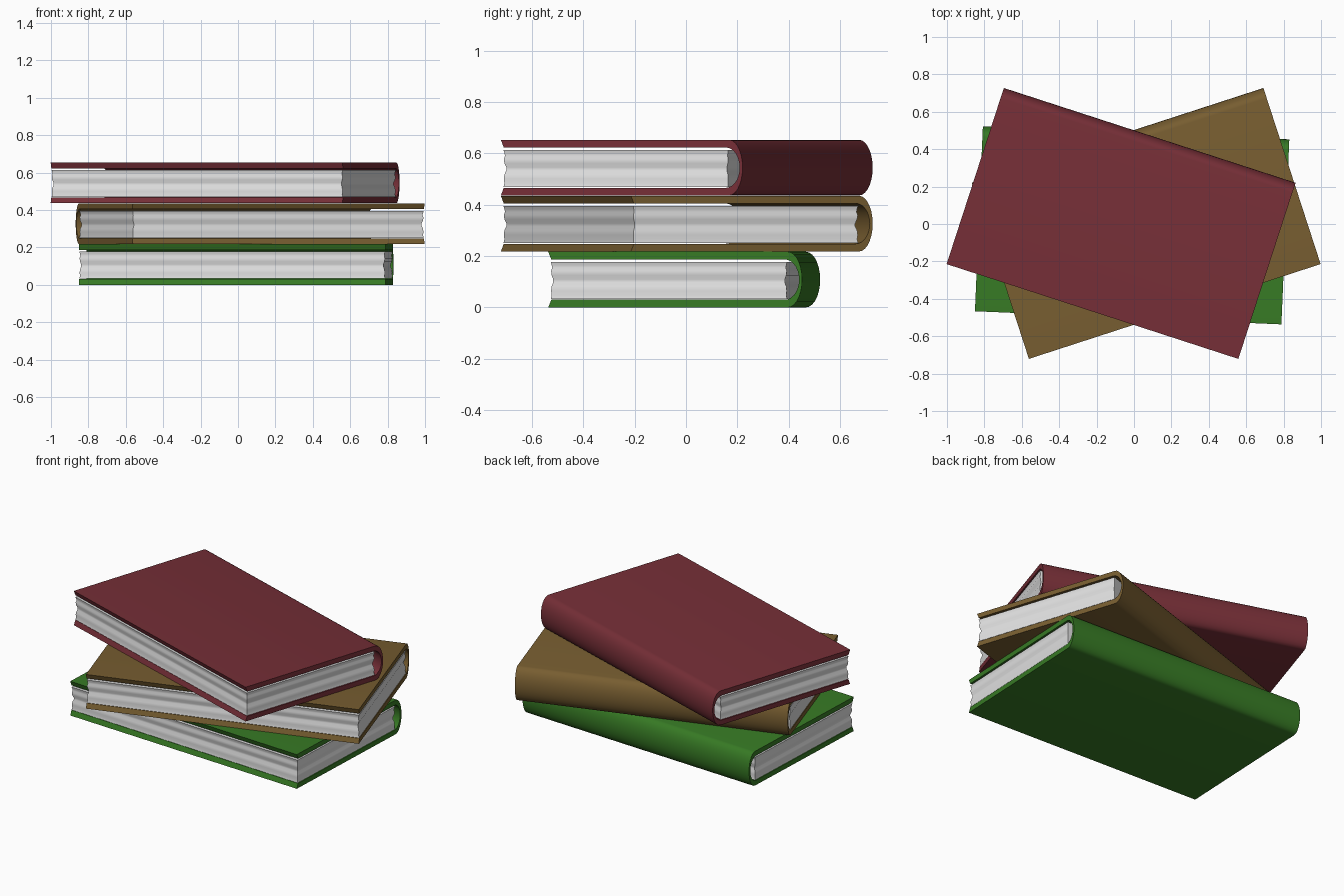
import bpy, bmesh, math

if "Cube" in bpy.data.objects:
    bpy.data.objects.remove(bpy.data.objects["Cube"])

HALF_LEN, HALF_DEPTH = 0.82, 0.495     # book size along the spine and across it
THICK, BOARD = 0.217, 0.03             # book thickness, cover board thickness
BULGE = 0.056                          # depth of the rounded spine


def material(name, rgb):
    m = bpy.data.materials.new(name)
    m.diffuse_color = (*rgb, 1)
    m.use_nodes = True
    m.node_tree.nodes["Principled BSDF"].inputs["Base Color"].default_value = m.diffuse_color
    return m


def finish(name, bm, mat, place, angle):
    bmesh.ops.recalc_face_normals(bm, faces=bm.faces)
    me = bpy.data.meshes.new(name)
    bm.to_mesh(me)
    bm.free()
    me.materials.append(mat)
    ob = bpy.data.objects.new(name, me)
    bpy.context.collection.objects.link(ob)
    ob.location, ob.rotation_euler = place[:3], (0, 0, math.radians(place[3]))
    bpy.ops.object.select_all(action='DESELECT')
    ob.select_set(True)
    bpy.context.view_layer.objects.active = ob
    bpy.ops.object.shade_smooth_by_angle(angle=math.radians(angle))


def arc(y, z_half, depth, steps=14):
    """Half ellipse from the top board round the spine to the bottom board."""
    mid = THICK / 2
    return [(y + depth * math.sin(math.pi * i / steps),
             mid + z_half * math.cos(math.pi * i / steps)) for i in range(steps + 1)]


def cover(name, mat, place):
    # Closed C-shaped profile: boards with bevelled fore edges, thin round spine
    y0 = HALF_DEPTH - BULGE
    outer = [(-HALF_DEPTH, THICK)] + arc(y0, THICK / 2, BULGE) + [(-HALF_DEPTH, 0)]
    fore = -HALF_DEPTH + 0.012
    inner = [(fore, THICK - BOARD)] + arc(y0 - 0.012, THICK / 2 - BOARD, BULGE) + [(fore, BOARD)]
    bm = bmesh.new()
    rings = [[[bm.verts.new((x, y, z)) for y, z in side] for side in (outer, inner)]
             for x in (-HALF_LEN, HALF_LEN)]
    (o1, i1), (o2, i2) = rings
    for k in range(len(o1) - 1):
        bm.faces.new((o1[k], o1[k + 1], o2[k + 1], o2[k]))      # outside
        bm.faces.new((i1[k], i1[k + 1], i2[k + 1], i2[k]))      # inside
        bm.faces.new((o1[k], o1[k + 1], i1[k + 1], i1[k]))      # left end
        bm.faces.new((o2[k], o2[k + 1], i2[k + 1], i2[k]))      # right end
    for k in (0, -1):
        bm.faces.new((o1[k], o2[k], i2[k], i1[k]))              # fore edges
    finish(name, bm, mat, place, 35)


def pages(name, mat, place):
    # Page block with gently rippled sides: (height fraction, inset)
    levels = [(0, 0), (.1, .003), (.22, .001), (.34, .003), (.45, .009), (.53, .009),
              (.64, .003), (.76, .001), (.84, .005), (.92, .003), (1, 0)]
    z0, z1 = BOARD + 0.003, THICK - BOARD - 0.01
    front, back, end = -0.485, 0.436, HALF_LEN - 0.002
    bm = bmesh.new()
    rings = []
    for f, d in levels:
        z = z0 + (z1 - z0) * f
        rings.append([bm.verts.new((x, y, z)) for x, y in (
            (-end + d, front + d), (end - d, front + d),
            (end - d, back - d), (-end + d, back - d))])
    for a, b in zip(rings, rings[1:]):
        for k in range(4):
            n = (k + 1) % 4
            bm.faces.new((a[k], a[n], b[n], b[k]))
    bm.faces.new(rings[0][::-1])
    bm.faces.new(rings[-1])
    finish(name, bm, mat, place, 40)


paper = material("paper_white", (0.75, 0.75, 0.75))

# Three stacked books: colour, linear value, (x, y, z, turn in degrees)
books = [
    ("green", (0.038, 0.195, 0.018), (-0.01, -0.007, 0.0, -2.45)),
    ("brown", (0.185, 0.11, 0.03), (0.065, 0.003, 0.218, 18.0)),
    ("red", (0.18, 0.028, 0.038), (-0.069, 0.003, 0.436, -18.0)),
]
for colour, rgb, place in books:
    cover(colour + "_cover", material(colour + "_cloth", rgb), place)
    pages(colour + "_book_pages", paper, place)
